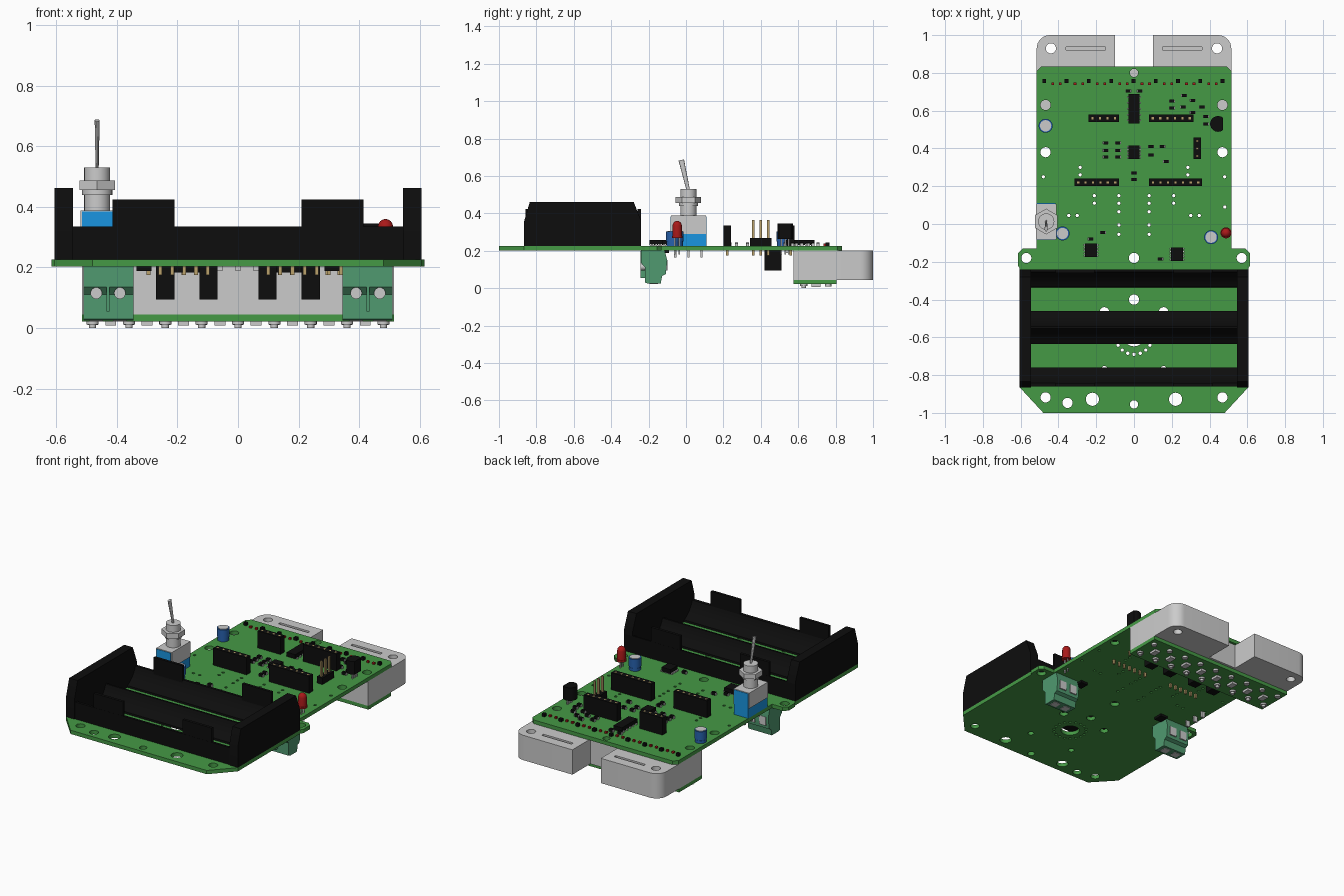
import bpy, bmesh
from math import radians, pi, cos, sin
from mathutils import Matrix, Vector

if "Cube" in bpy.data.objects:
    bpy.data.objects.remove(bpy.data.objects["Cube"])

def mat(name, r, g, b):
    m = bpy.data.materials.new(name)
    m.diffuse_color = (r, g, b, 1)
    m.use_nodes = True
    m.node_tree.nodes["Principled BSDF"].inputs["Base Color"].default_value = m.diffuse_color
    return m

GREEN = mat("board_green", 0.06, 0.32, 0.06)
BLACK = mat("black_plastic", 0.004, 0.004, 0.004)
TERM = mat("terminal_green", 0.08, 0.32, 0.16)
BLUE = mat("blue", 0.01, 0.3, 0.75)
CAPBLUE = mat("capacitor_blue", 0.02, 0.12, 0.42)
RED = mat("red", 0.4, 0.01, 0.01)
GOLD = mat("gold", 0.5, 0.36, 0.15)

def finish(name, bm, m=None):
    bmesh.ops.remove_doubles(bm, verts=bm.verts, dist=1e-5)
    bmesh.ops.recalc_face_normals(bm, faces=bm.faces)
    me = bpy.data.meshes.new(name)
    bm.to_mesh(me)
    bm.free()
    me.polygons.foreach_set("use_smooth", [True] * len(me.polygons))
    me.set_sharp_from_angle(angle=radians(30))
    ob = bpy.data.objects.new(name, me)
    bpy.context.collection.objects.link(ob)
    if m:
        me.materials.append(m)
    return ob

def boxes(name, items, m=None):
    """items: (x0, x1, y0, y1, z0, z1)"""
    bm = bmesh.new()
    for x0, x1, y0, y1, z0, z1 in items:
        M = Matrix.Translation(((x0+x1)/2, (y0+y1)/2, (z0+z1)/2)) @ Matrix.Diagonal((x1-x0, y1-y0, z1-z0, 1))
        bmesh.ops.create_cube(bm, size=1, matrix=M)
    return finish(name, bm, m)

def around(pts, hx, hy, z0, z1):
    return [(x-hx, x+hx, y-hy, y+hy, z0, z1) for x, y in pts]

def cyls(name, items, m=None, n=24):
    """items: (x, y, z0, z1, radius)"""
    bm = bmesh.new()
    for x, y, z0, z1, r in items:
        bmesh.ops.create_cone(bm, cap_ends=True, segments=n, radius1=r, radius2=r, depth=z1-z0,
                              matrix=Matrix.Translation((x, y, (z0+z1)/2)))
    return finish(name, bm, m)

def circle(x, y, r, n=20):
    return [(x + r*cos(2*pi*i/n), y + r*sin(2*pi*i/n)) for i in range(n)]

def plate(name, loops, z0, z1, m=None):
    """flat plate: first loop is the outline, the others are holes"""
    cu = bpy.data.curves.new(name, 'CURVE')
    cu.dimensions, cu.fill_mode, cu.extrude = '2D', 'BOTH', (z1-z0)/2
    for pts in loops:
        s = cu.splines.new('POLY')
        s.points.add(len(pts)-1)
        for p, (x, y) in zip(s.points, pts):
            p.co = (x, y, 0, 1)
        s.use_cyclic_u = True
    tmp = bpy.data.objects.new(name + "_outline", cu)
    me = bpy.data.meshes.new_from_object(tmp)
    bm = bmesh.new()
    bm.from_mesh(me)
    bpy.data.objects.remove(tmp)
    bpy.data.meshes.remove(me)
    bmesh.ops.translate(bm, verts=bm.verts, vec=(0, 0, (z0+z1)/2))
    return finish(name, bm, m)

def prism_x(name, prof, spans, m=None):
    """extrude a (y, z) profile along x over each span"""
    bm = bmesh.new()
    for x0, x1 in spans:
        f = bm.faces.new([bm.verts.new((x0, y, z)) for y, z in prof])
        g = bmesh.ops.extrude_face_region(bm, geom=[f])
        bmesh.ops.translate(bm, vec=(x1-x0, 0, 0), verts=[v for v in g['geom'] if isinstance(v, bmesh.types.BMVert)])
    return finish(name, bm, m)

def mirror(pts):
    return pts + [(-x, y) for x, y in reversed(pts)]

Z0, Z1 = 0.203, 0.227

# Main circuit board with its holes
outline = mirror([(.48, -1), (.605, -.865), (.605, -.235), (.615, -.22), (.615, -.155), (.59, -.13),
                  (.515, -.13), (.515, .81), (.49, .835)])
holes = [circle(s*x, y, r) for s in (1, -1) for x, y, r in
         [(.468, .63, .027), (.468, .38, .027), (.57, -.18, .027), (.157, -.465, .025),
          (.157, -.77, .018), (.468, -.918, .027), (.22, -.928, .035)]]
holes += [circle(0, y, r) for y, r in [(-.18, .027), (.8, .022), (-.4, .027), (-.593, .055), (-.955, .022)]]
holes += [circle(-.352, -.947, .027)]
holes += [circle(.097*sin(i*pi/9), -.593 - .097*cos(i*pi/9), .009, 10) for i in range(18)]
holes += [circle(s*x, y, .009, 8) for s in (1, -1) for x, y in
          [(.08, .15), (.08, .11), (.08, .065), (.08, -.005), (.08, -.055), (.21, .15), (.21, .11),
           (.3, .045), (.345, .045), (.48, .25), (.48, .09), (.285, .3), (.285, .26)]]
plate("main_board", [outline] + holes, Z0, Z1, GREEN)

# Twin-cell battery holder: curved cradle rails, end walls, clip tabs
def arc(cy, a0, a1, n=7):
    return [(cy + .15*sin(a), .375 - .15*cos(a)) for a in
            [radians(a0 + (a1-a0)*i/(n-1)) for i in range(n)]]
CB, CF = -.3975, -.6975
span = [(-.6, .6)]
prism_x("holder_back_rail", [(-.24, Z1), (-.335, Z1)] + arc(CB, 25, 74) + [(-.24, .335)], span, BLACK)
prism_x("holder_middle_rail", [(CB-.0625, Z1)] + arc(CB, -25, -74) + arc(CF, 74, 25) + [(CF+.0625, Z1)], span, BLACK)
prism_x("holder_front_rail", [(-.76, Z1), (-.86, Z1), (-.86, .335)] + arc(CF, -74, -25), span, BLACK)
prism_x("holder_end_walls", [(-.865, Z1), (-.865, .36), (-.835, .462), (-.28, .462), (-.24, .36), (-.24, Z1)],
        [(-.605, -.545), (.545, .605)], BLACK)
boxes("holder_clip_tabs", [(x-.1025, x+.1025, y-.009, y+.009, .3, .425)
                           for x in (-.3125, .3125) for y in (-.25, -.85)], BLACK)

# Bumper blocks with slots, and the sensor strip beneath
corner = [(.445 + .07*cos(i*pi/16), .93 + .07*sin(i*pi/16)) for i in range(9)]
bump = mirror([(.515, .575)] + corner + [(.1, 1), (.1, .82)])
bh = [circle(s*.44, .93, .027) for s in (1, -1)]
slots = [[(s*.15, .92), (s*.36, .92), (s*.36, .938), (s*.15, .938)] for s in (1, -1)]
plate("bumper_body", [bump] + bh, .045, .19)
plate("bumper_top", [bump] + bh + slots, .19, .203)
boxes("sensor_strip", [(-.515, .515, .575, .805, .022, .045)], GREEN)
sx = [-.48 + .12*i for i in range(9)]
cyls("sensor_studs", [(x, .63, .012, .023, .02) for x in sx] + [(x, .63, 0, .013, .012) for x in sx]
     + [(x, .76, .01, .023, .017) for x in sx], n=16)
boxes("sensor_packages", around([(x+.06, .695) for x in sx[:8]], .018, .025, .008, .023))

# Toggle switch
TX, TY = -.465, .013
boxes("switch_body", [(TX-.05, TX+.05, TY-.097, TY+.097, Z1, .384)], BLUE)
boxes("switch_saddle", [(TX-.055, TX+.055, TY-.094, TY+.094, .29, .388)])
cyls("switch_bushing", [(TX, TY, .385, .53, .043), (TX, TY, .44, .455, .05)])
cyls("switch_nut", [(TX, TY, .455, .487, .068)], n=6)
bm = bmesh.new()
tilt = Matrix.Translation((TX, TY, .52)) @ Matrix.Rotation(radians(13), 4, 'X') @ Matrix.Diagonal((.55, 1, 1, 1))
bmesh.ops.create_cone(bm, cap_ends=True, segments=16, radius1=.009, radius2=.015, depth=.17,
                      matrix=tilt @ Matrix.Translation((0, 0, .085)))
finish("switch_lever", bm)
boxes("switch_pins", around([(TX, TY+d) for d in (-.07, 0, .07)], .012, .006, .165, Z1))

# Electrolytic capacitors
caps = [(-.468, .52), (-.378, -.05), (.408, -.07)]
cyls("capacitor_cans", [(x, y, Z1, .245, .034) for x, y in caps] + [(x, y, .25, .303, .037) for x, y in caps]
     + [(x, y, .24, .255, .033) for x, y in caps], CAPBLUE)
cyls("capacitor_tops", [(x, y, .3, .306, .03) for x, y in caps])

# Red indicator lamp
LX, LY = .487, -.047
cyls("lamp_flange", [(LX, LY, .268, .28, .029)], RED)
bm = bmesh.new()
prof = [(.025, .275), (.025, .335)] + [(.025*cos(radians(a)), .335 + .025*sin(radians(a))) for a in (22, 45, 68, 90)]
vs = [bm.verts.new((r, 0, z)) for r, z in prof]
es = [bm.edges.new(p) for p in zip(vs, vs[1:])]
bmesh.ops.spin(bm, geom=vs+es, cent=(0, 0, 0), axis=(0, 0, 1), angle=2*pi, steps=24)
bmesh.ops.translate(bm, verts=bm.verts, vec=(LX, LY, 0))
finish("lamp_dome", bm, RED)
boxes("lamp_legs", around([(LX, LY-.012), (LX, LY+.012)], .004, .004, .18, .27))

# Transistor with half-round body
D = [(.445 + .042*cos(radians(a)), .53 + .042*sin(radians(a))) for a in range(50, 311, 20)]
plate("transistor", [D], .262, .345, BLACK)
boxes("transistor_legs", around([(.45, .53+d) for d in (-.02, 0, .02)], .004, .004, .18, .265))

# Socket headers with contacts through the board
rows = [(-.315, -.08, .22, 6), (.08, .36, .22, 7), (-.24, -.08, .56, 4), (.08, .315, .56, 6)]
boxes("socket_headers", [(a, b, y-.02, y+.02, Z1, .335) for a, b, y, n in rows], BLACK)
boxes("socket_contacts", around([(a + (b-a)*(i+.5)/n, y) for a, b, y, n in rows for i in range(n)],
                                .006, .006, .175, .3355), GOLD)

# Three-pin header
boxes("pin_header_base", [(.315, .355, .343, .458, Z1, .268)], BLACK)
boxes("pin_header_pins", around([(.335, .4+d) for d in (-.04, 0, .04)], .006, .006, .175, .365), GOLD)

# Chips and their legs
chips = [(0, .61, .03, .077), (0, .38, .03, .036), (-.228, -.14, .032, .036), (.228, -.16, .032, .036)]
boxes("chips", [(x-a, x+a, y-b, y+b, .231, .258) for x, y, a, b in chips], BLACK)
boxes("chip_legs", [(x-a-.008, x+a+.008, y+d*b-.004, y+d*b+.004, Z1, .236)
                    for x, y, a, b in chips for d in (-.8, -.4, 0, .4, .8)])

# Small surface parts
small = [(.2, .65), (.2, .615), (.265, .68), (.31, .655), (.26, .62), (.36, .62), (.31, .59), (.38, .57), (.38, .53),
         (-.15, .43), (-.15, .39), (-.15, .355), (-.085, .43), (-.085, .39), (-.085, .355), (.09, .41), (.09, .365),
         (.15, .41), (.17, .33), (0, .27), (0, .235), (-.03, .705), (.03, .705), (-.165, -.045), (-.23, -.08), (.14, -.185)]
row = [(-.475 + .118*i, .757) for i in range(9)]
boxes("small_parts", around(small, .012, .008, Z1, .245) + around(row, .01, .01, Z1, .245), BLACK)
boxes("small_part_ends", around(small, .016, .0075, Z1, .24))
boxes("indicator_row", around([(x+d, .743) for x, y in row[:8] for d in (.045, .085)], .007, .007, Z1, .238), RED)

# Underside sockets, plugs and solder pins
boxes("underside_plugs", [(x-.03, x+.03, .42, .51, .095, Z0) for x in (-.24, -.097, .097, .24)]
      + [(-.215, -.075, .44, .49, .183, Z0), (.075, .27, .44, .49, .183, Z0)]
      + around([(-.31, -.12), (.31, -.12)], .025, .03, .188, Z0), BLACK)
boxes("underside_parts", around([(-.3 + .06*i, .54) for i in range(11)], .009, .012, .188, Z0))

# Screw terminals under the board
ends = [(-.51, -.345), (.345, .51)]
prism_x("terminal_blocks", [(-.24, Z0), (-.24, .135), (-.218, .11), (-.218, .03), (-.205, .025), (-.135, .025),
                            (-.128, .065), (-.108, .075), (-.1, .15), (-.115, Z0)], ends, TERM)
tx = [s*x for s in (-1, 1) for x in (.39, .468)]
ob = cyls("terminal_screws", [(x, -.115, .219, .242, .019) for x in tx])
ob.data.transform(Matrix(((1, 0, 0, 0), (0, 0, -1, 0), (0, 1, 0, .23), (0, 0, 0, 1))))
boxes("terminal_wire_clamps", [(x-.024, x+.024, -.12, -.098, .095, .15) for x in tx]
      + [(x-.022, x+.022, -.195, -.15, .022, .03) for x in tx])
boxes("terminal_ribs", [(s*.429-.005, s*.429+.005, -.244, -.2, .055, .2) for s in (-1, 1)], TERM)
